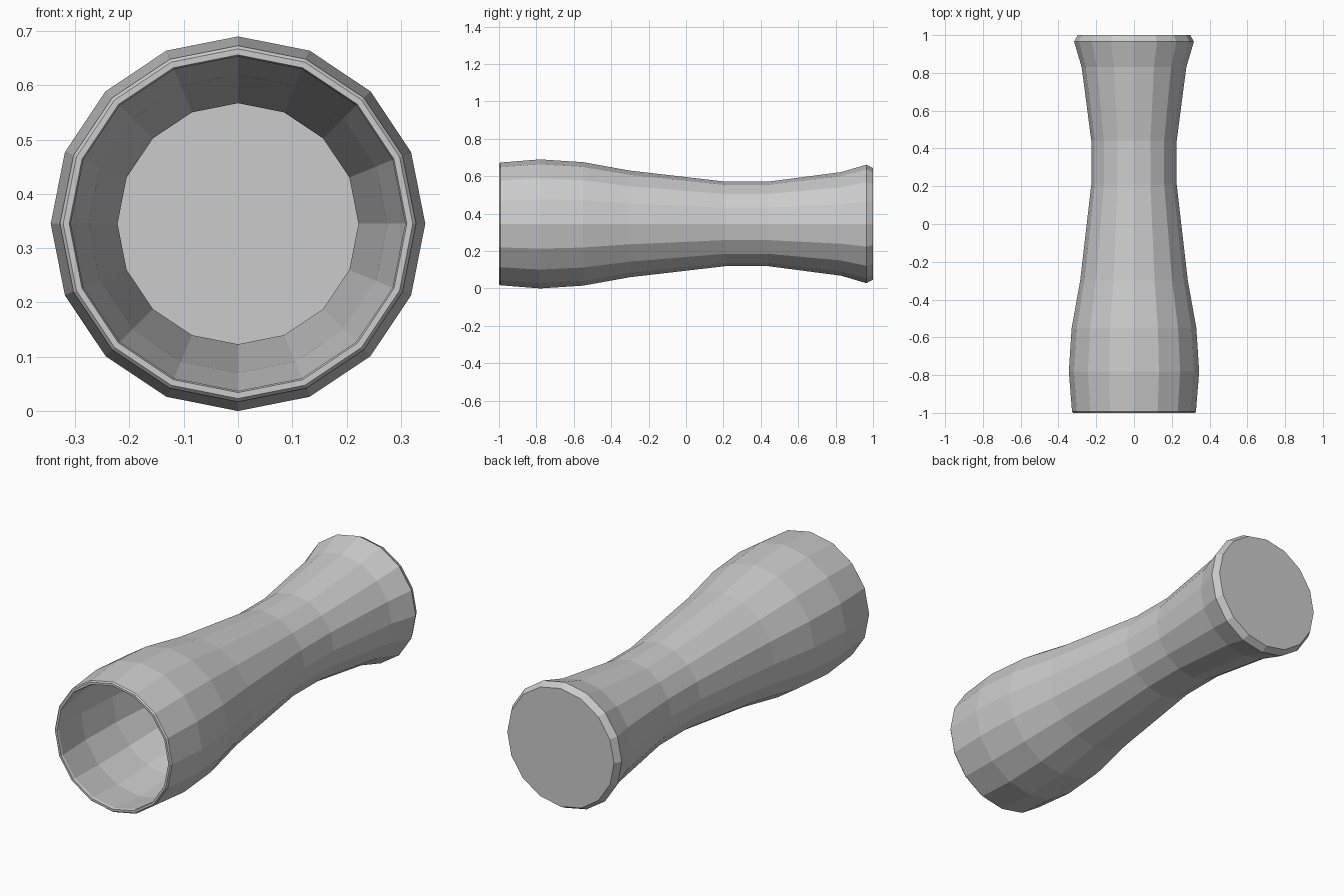
import bpy, bmesh, math

if "Cube" in bpy.data.objects:
    bpy.data.objects.remove(bpy.data.objects["Cube"])

SIDES = 16
AXIS_Z = 0.345

# (y, radius) from the flat base, along the outside, over the rim and down the inside
outside = [(1.0, 0.298), (0.965, 0.317), (0.83, 0.277), (0.44, 0.226),
           (0.21, 0.226), (-0.3, 0.285), (-0.55, 0.33), (-0.78, 0.345),
           (-0.993, 0.328)]
rim = [(-1.0, 0.322), (-1.0, 0.311)]
inside = [(-0.99, 0.308), (-0.78, 0.331), (-0.55, 0.318), (-0.3, 0.275),
          (0.21, 0.222), (0.44, 0.222), (0.83, 0.265), (0.97, 0.285)]


def lathe(name, profile):
    """Spin a profile around the horizontal y axis, closing both ends."""
    bm = bmesh.new()
    rings = []
    for y, r in profile:
        angles = [2 * math.pi * i / SIDES for i in range(SIDES)]
        rings.append([bm.verts.new((r * math.sin(a), y, AXIS_Z + r * math.cos(a)))
                      for a in angles])
    for a, b in zip(rings, rings[1:]):
        for i in range(SIDES):
            j = (i + 1) % SIDES
            bm.faces.new((a[i], a[j], b[j], b[i]))
    bm.faces.new(rings[0])
    bm.faces.new(rings[-1])
    bmesh.ops.recalc_face_normals(bm, faces=bm.faces)
    mesh = bpy.data.meshes.new(name)
    bm.to_mesh(mesh)
    bm.free()
    obj = bpy.data.objects.new(name, mesh)
    bpy.context.collection.objects.link(obj)
    return obj


# Hollow vase lying on its side, mouth towards the front
lathe("vase", outside + rim + inside)
